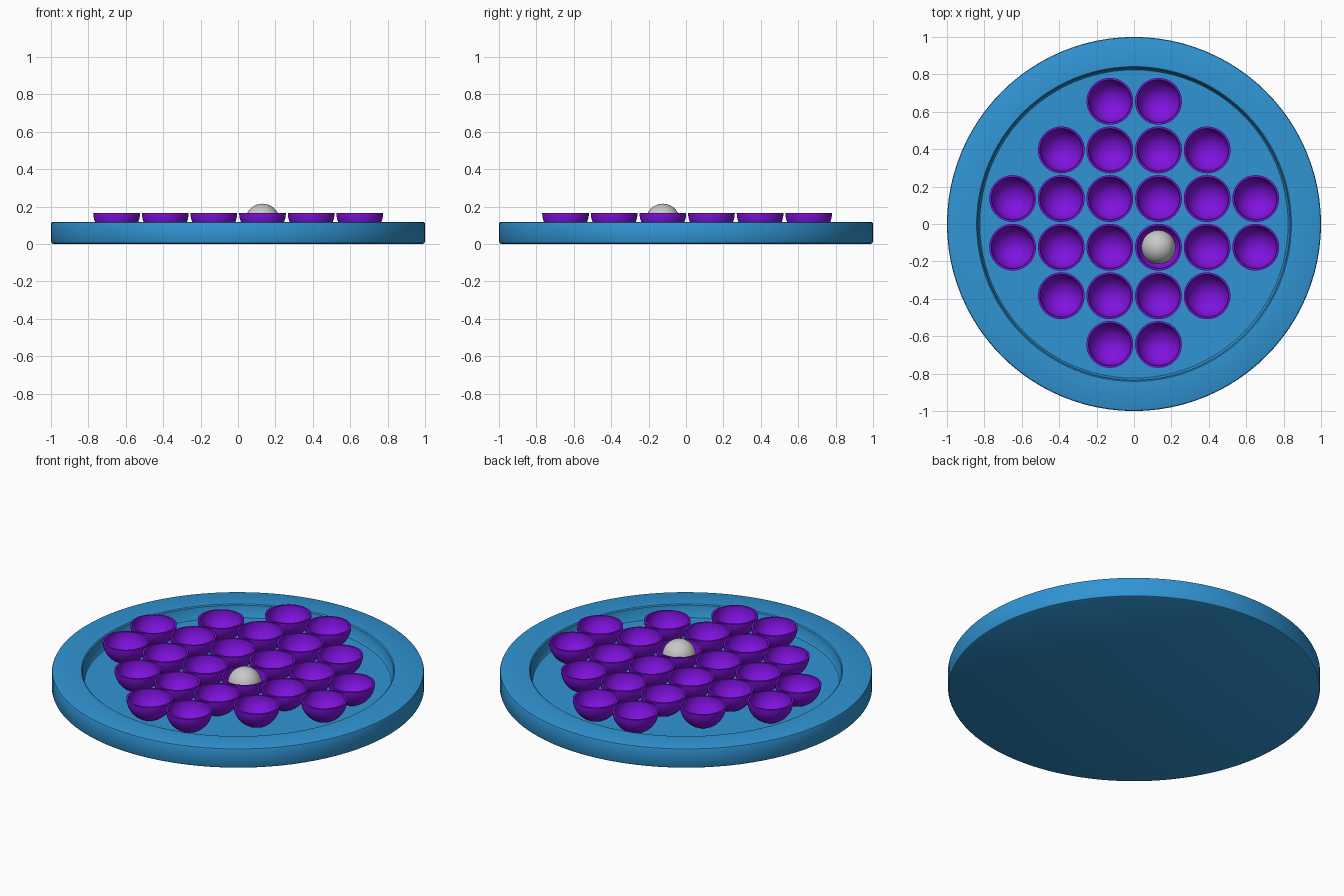
import bpy, bmesh, math

if "Cube" in bpy.data.objects:
    bpy.data.objects.remove(bpy.data.objects["Cube"])


def material(name, rgb):
    m = bpy.data.materials.new(name)
    m.diffuse_color = (*rgb, 1)
    m.use_nodes = True
    m.node_tree.nodes["Principled BSDF"].inputs["Base Color"].default_value = m.diffuse_color
    return m


blue = material("tray blue", (0.030, 0.300, 0.660))
purple = material("cup purple", (0.216, 0.006, 0.740))
grey = material("ball grey", (0.58, 0.58, 0.58))


def lathe(name, profile, segs, mat, loc=(0, 0, 0), angle=35):
    """Spin an (r, z) profile about z; points at r = 0 become poles."""
    bm = bmesh.new()
    verts = [bm.verts.new((r, 0, z)) for r, z in profile]
    edges = [bm.edges.new(p) for p in zip(verts, verts[1:])]
    bmesh.ops.spin(bm, geom=verts + edges, cent=(0, 0, 0), axis=(0, 0, 1),
                   angle=2 * math.pi, steps=segs, use_duplicate=False)
    bmesh.ops.remove_doubles(bm, verts=bm.verts, dist=1e-5)
    bmesh.ops.recalc_face_normals(bm, faces=bm.faces)
    me = bpy.data.meshes.new(name)
    bm.to_mesh(me)
    bm.free()
    me.materials.append(mat)
    ob = bpy.data.objects.new(name, me)
    ob.location = loc
    bpy.context.collection.objects.link(ob)
    bpy.context.view_layer.objects.active = ob
    ob.select_set(True)
    bpy.ops.object.shade_smooth_by_angle(angle=math.radians(angle))
    ob.select_set(False)
    return ob


def arc(r, a0, a1, n):
    """Arc points about the origin, angles in degrees from +r."""
    out = []
    for i in range(n + 1):
        a = math.radians(a0 + (a1 - a0) * i / n)
        out.append((max(0, r * math.cos(a)), r * math.sin(a)))
    out = [(0 if x < 1e-6 else x, z) for x, z in out]
    return out


# Round tray with a shallow recess
FLOOR = 0.045
lathe("tray", [(0, 0), (0.988, 0), (0.996, 0.004), (1.0, 0.012),
               (1.0, 0.108), (0.997, 0.115), (0.99, 0.118),
               (0.842, 0.118), (0.836, 0.113), (0.829, FLOOR + 0.006),
               (0.824, FLOOR), (0, FLOOR)], 96, blue)

# Hemispherical cups, six rows in a diamond-like layout
PITCH, R, RIM = 0.26, 0.125, 0.165
cup_profile = arc(R, -90, 0, 12) + arc(R - 0.011, 0, -90, 12)
first = None
for row, count in enumerate((2, 4, 6, 6, 4, 2)):
    y = (row - 2.5) * PITCH + 0.006
    for i in range(count):
        x = (i - (count - 1) / 2) * PITCH + 0.001
        if first is None:
            first = lathe("cup", cup_profile, 48, purple, (x, y, RIM), 40)
        else:
            cup = bpy.data.objects.new("cup", first.data)
            cup.location = (x, y, RIM)
            bpy.context.collection.objects.link(cup)

# Ball resting in one cup
lathe("ball", arc(0.091, -90, 90, 24), 48, grey,
      (PITCH / 2 + 0.001, -PITCH / 2 + 0.006, 0.124))
